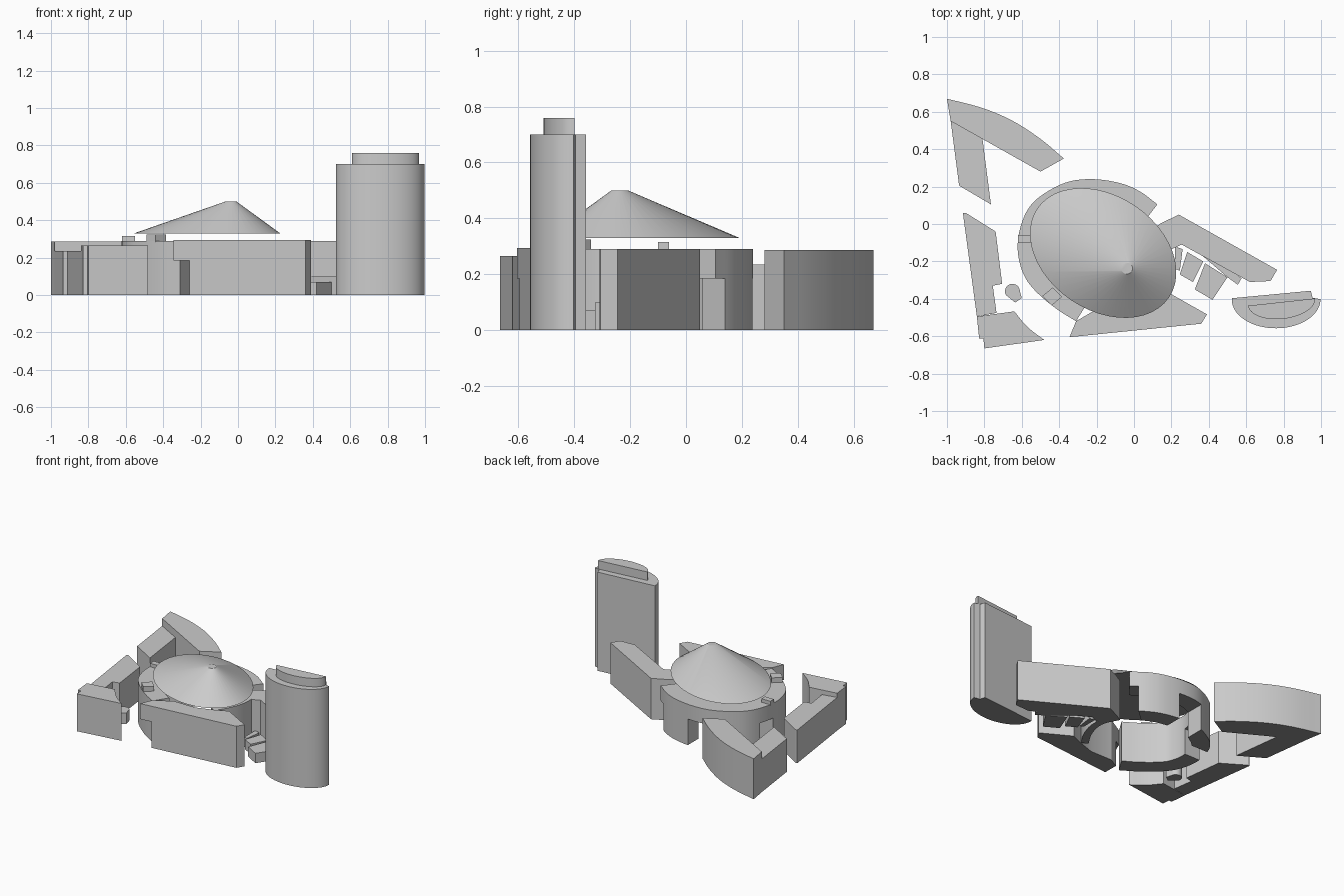
import bpy, bmesh, math
from mathutils import Vector

if "Cube" in bpy.data.objects:
    bpy.data.objects.remove(bpy.data.objects["Cube"], do_unlink=True)


def make_material(name, value):
    mat = bpy.data.materials.new(name)
    mat.use_nodes = True
    colour = (value, value, value, 1)
    mat.diffuse_color = colour
    mat.node_tree.nodes["Principled BSDF"].inputs["Base Color"].default_value = colour
    return mat


GREY = make_material("stone_grey", 0.6)
DARK = make_material("dark_underside", 0.27)


def shade(obj):
    """Dark undersides, smooth curves and sharp corners."""
    for face in obj.data.polygons:
        face.material_index = 1 if face.normal.z < -0.9 else 0
    bpy.ops.object.select_all(action='DESELECT')
    obj.select_set(True)
    bpy.context.view_layer.objects.active = obj
    bpy.ops.object.shade_smooth_by_angle(angle=math.radians(25))


def finish(name, bm):
    """Turn a bmesh into a shaded object."""
    bmesh.ops.recalc_face_normals(bm, faces=bm.faces)
    mesh = bpy.data.meshes.new(name)
    bm.to_mesh(mesh)
    bm.free()
    mesh.materials.append(GREY)
    mesh.materials.append(DARK)
    obj = bpy.data.objects.new(name, mesh)
    bpy.context.collection.objects.link(obj)
    shade(obj)
    return obj


def prism(name, plan, top, bottom=0.0):
    """Extrude a ground plan upwards."""
    bm = bmesh.new()
    face = bm.faces.new([bm.verts.new((p[0], p[1], bottom)) for p in plan])
    out = bmesh.ops.extrude_face_region(bm, geom=[face])
    verts = [g for g in out["geom"] if isinstance(g, bmesh.types.BMVert)]
    bmesh.ops.translate(bm, verts=verts, vec=(0, 0, top - bottom))
    return finish(name, bm)


def spline(points, steps=5):
    """Smooth path through the points."""
    p = [Vector(q) for q in points]
    p = [2 * p[0] - p[1]] + p + [2 * p[-1] - p[-2]]
    path = []
    for a, b, c, d in zip(p, p[1:], p[2:], p[3:]):
        for i in range(steps):
            t = i / steps
            path.append(b + (c - a) * t / 2 + (2 * a - 5 * b + 4 * c - d) * t * t / 2
                        + (3 * b - a - 3 * c + d) * t ** 3 / 2)
    return path + [p[-2]]


def inset(path, width):
    """Shift a path to its left side."""
    result = []
    for i, p in enumerate(path):
        along = (path[min(i + 1, len(path) - 1)] - path[max(i - 1, 0)]).normalized()
        result.append(p + Vector((-along.y, along.x)) * width)
    return result


def cut(obj, plan, top):
    """Cut a passage up to the given height."""
    box = prism("passage_cutter", plan, top, -0.1)
    box.hide_render = True
    mod = obj.modifiers.new("passage", 'BOOLEAN')
    mod.operation = 'DIFFERENCE'
    mod.solver = 'EXACT'
    mod.object = box
    bpy.context.view_layer.objects.active = obj
    bpy.ops.object.modifier_apply(modifier=mod.name)
    bpy.data.objects.remove(box, do_unlink=True)
    shade(obj)


def rect(x0, x1, y0, y1):
    return [(x0, y0), (x1, y0), (x1, y1), (x0, y1)]


# Curved hall wall with passages
outer = spline([(.125, .105), (.03, .175), (-.08, .22), (-.23, .24), (-.37, .22),
                (-.505, .145), (-.575, .065), (-.615, -.05), (-.62, -.16),
                (-.59, -.27), (-.53, -.355), (-.42, -.45), (-.31, -.52)])
hall = prism("hall_ring", outer + inset(outer, .12)[::-1], .29)
cut(hall, [(.1, .158), (-.06, .014), (.1, -.06), (.25, .1)], .185)
cut(hall, rect(-.38, -.18, .05, .3), .185)
cut(hall, rect(-.7, -.45, -.09, .02), .185)

inner = spline([(.14, .0), (.19, -.1), (.195, -.2), (.16, -.31), (.1, -.41)])
prism("hall_east_wall", inner + inset(inner, -.05)[::-1], .29)

# Roof links on the hall
prism("west_roof_link", rect(-.62, -.55, -.1, -.06), .315, .285)
prism("south_roof_link", [(-.49, -.385), (-.435, -.34), (-.385, -.39), (-.44, -.435)], .325, .285)

# Off-centre cone roof
bm = bmesh.new()
N = 48
angles = [2 * math.pi * i / N for i in range(N)]
tilt = math.radians(-34)
base, tip = [], []
for a in angles:
    u, v = .425 * math.cos(a), .305 * math.sin(a)
    base.append(bm.verts.new((-.165 + u * math.cos(tilt) - v * math.sin(tilt),
                              -.155 + u * math.sin(tilt) + v * math.cos(tilt), .33)))
    tip.append(bm.verts.new((-.038 + .03 * math.cos(a + tilt), -.237 + .03 * math.sin(a + tilt), .5)))
for i in range(N):
    j = (i + 1) % N
    bm.faces.new((base[i], base[j], tip[j], tip[i]))
bm.faces.new(tip)
bm.faces.new(base)
finish("cone_roof", bm)

# South wing with an undercut corner
south = prism("south_wing", [(-.31, -.52), (-.345, -.605), (.36, -.533), (.39, -.483),
                             (.19, -.37), (.1, -.41), (-.02, -.45), (-.19, -.45)], .295)
cut(south, rect(-.5, -.26, -.7, -.4), .185)

# East wing and its low terraces
prism("east_wing", [(.135, .0), (.24, .05), (.765, -.245), (.73, -.305), (.62, -.31),
                    (.255, -.11), (.2, -.135)], .29)
prism("terrace_strip", [(.36, -.165), (.39, -.15), (.575, -.29), (.555, -.325), (.5, -.285)], .1)
prism("terrace_small", [(.22, -.12), (.26, -.135), (.245, -.25), (.22, -.24)], .07)
prism("terrace_middle", [(.285, -.15), (.37, -.2), (.315, -.31), (.245, -.27)], .07)
prism("terrace_large", [(.38, -.21), (.5, -.285), (.42, -.405), (.325, -.35)], .07)


# Half-round tower with a stepped back and a crown
def half_round(left, right, depth, steps=32):
    a, b = Vector(left), Vector(right)
    mid, half = (a + b) / 2, (b - a) / 2
    down = Vector((half.y, -half.x)).normalized() * depth
    return [mid - half * math.cos(math.pi * i / steps) + down * math.sin(math.pi * i / steps)
            for i in range(steps + 1)]


prism("tower", half_round((.523, -.405), (.997, -.402), .154)
      + [(.955, -.395), (.945, -.357), (.523, -.397)], .7)
prism("tower_crown", half_round((.61, -.437), (.968, -.398), .09), .76, .7)

# North-west arc block and its leg
arc = spline([(-1, .67), (-.81, .62), (-.65, .552), (-.5, .455), (-.375, .35)])
prism("north_arc_block", arc + [(-.5, .28), (-.98, .55)], .287)
prism("north_leg", [(-.98, .55), (-.81, .455), (-.765, .105), (-.935, .205)], .235)

# West block with the south-west corner block
prism("west_block", [(-.915, .06), (-.9, .06), (-.74, -.04), (-.705, -.32), (-.755, -.33),
                     (-.735, -.475), (-.84, -.495)], .235)
bay = spline([(-.64, -.467), (-.57, -.55), (-.48, -.62)])
prism("south_west_block", bay + [(-.8, -.665), (-.805, -.612), (-.828, -.612), (-.84, -.495)], .265)

# Rounded kiosk
ring = [(-.65 + .04 * math.cos(math.radians(a)), -.36 + .04 * math.sin(math.radians(a)))
        for a in range(0, 211, 15)]
prism("kiosk", ring + [(-.635, -.42), (-.6, -.395)], .08)
